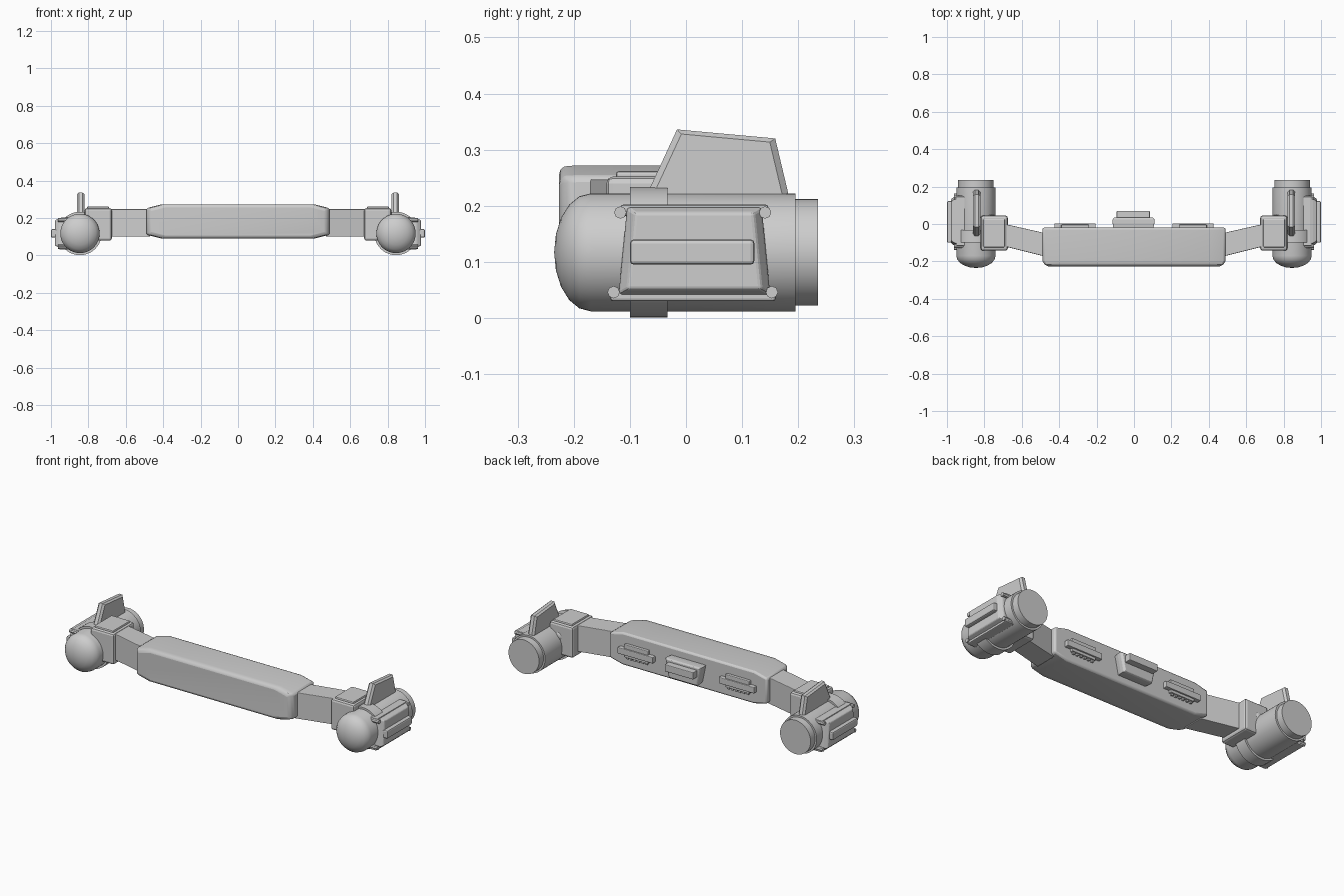
import bpy, bmesh, math
from mathutils import Matrix

if "Cube" in bpy.data.objects:
    bpy.data.objects.remove(bpy.data.objects["Cube"])

grey = bpy.data.materials.new("plain light grey")
COLOUR = (0.61, 0.61, 0.61, 1)
grey.use_nodes = True
grey.diffuse_color = COLOUR
grey.node_tree.nodes["Principled BSDF"].inputs["Base Color"].default_value = COLOUR


def finish(name, bm, bevel=0, smooth=0):
    """Turn a bmesh into an object; smooth is the shading angle in degrees."""
    bmesh.ops.recalc_face_normals(bm, faces=bm.faces)
    mesh = bpy.data.meshes.new(name)
    bm.to_mesh(mesh)
    bm.free()
    mesh.materials.append(grey)
    ob = bpy.data.objects.new(name, mesh)
    bpy.context.collection.objects.link(ob)
    if bevel:
        mod = ob.modifiers.new("bevel", 'BEVEL')
        mod.width, mod.segments, mod.limit_method = bevel, 2, 'ANGLE'
    if smooth:
        bpy.ops.object.select_all(action='DESELECT')
        ob.select_set(True)
        bpy.context.view_layer.objects.active = ob
        bpy.ops.object.shade_smooth_by_angle(angle=math.radians(smooth))


def box(name, x, y, z, bevel=0):
    """Box from three (low, high) ranges."""
    bm = bmesh.new()
    bmesh.ops.create_cube(bm, size=1)
    for v in bm.verts:
        v.co = [(r[0] + r[1]) / 2 + c * (r[1] - r[0]) for c, r in zip(v.co, (x, y, z))]
    finish(name, bm, bevel)


def prism(name, outline, axis, levels, bevel=0, smooth=0):
    """Loft a 2D outline through (position, scale) levels along axis."""
    bm = bmesh.new()
    n = len(outline)
    mid = [sum(p[i] for p in outline) / n for i in (0, 1)]
    rings = []
    for level, scale in levels:
        ring = []
        for p in outline:
            co = [mid[i] + (p[i] - mid[i]) * scale for i in (0, 1)]
            co.insert(axis, level)
            ring.append(bm.verts.new(co))
        rings.append(ring)
    bm.faces.new(rings[0])
    bm.faces.new(rings[-1])
    for a, b in zip(rings, rings[1:]):
        for i in range(n):
            j = (i + 1) % n
            bm.faces.new((a[i], a[j], b[j], b[i]))
    finish(name, bm, bevel, smooth)


def lathe(name, profile, x, z, sides=48):
    """Spin (y, radius) points round an axis along y."""
    bm = bmesh.new()
    verts = [bm.verts.new((x, y, z + r)) for y, r in profile]
    edges = [bm.edges.new(pair) for pair in zip(verts, verts[1:])]
    bmesh.ops.spin(bm, geom=verts + edges, cent=(x, 0, z), axis=(0, 1, 0),
                   angle=math.tau, steps=sides)
    bmesh.ops.remove_doubles(bm, verts=bm.verts, dist=0.0001)
    finish(name, bm, smooth=45)


def bolt(name, x, y, z, r, length):
    bm = bmesh.new()
    bmesh.ops.create_cone(bm, cap_ends=True, segments=8, radius1=r, radius2=r, depth=length,
                          matrix=Matrix.Translation((x, y, z)) @ Matrix.Rotation(math.pi / 2, 4, 'Y'))
    finish(name, bm)


# Central bar, with chamfered ends and a softened front
bar = [(-.49, .11), (-.41, .09), (.41, .09), (.49, .11),
       (.49, .252), (.41, .272), (-.41, .272), (-.49, .252)]
prism("central_bar", bar, 1, [(-.02, 1), (-.195, 1), (-.216, .98), (-.226, .94)], .01, 50)

# Back fittings on the bar
housing = [(-.115, .23), (.11, .23), (.088, .125), (-.093, .125)]
prism("control_housing", housing, 1, [(-.03, .94), (.005, 1), (.025, 1), (.035, .93)], .003)
box("control_plate", (-.093, .085), (.03, .07), (.175, .215), .004)
for side, tag in ((1, "left"), (-1, "right")):
    cx = side * .315
    box(tag + "_vent_strip", (cx - .11, cx + .11), (-.03, .004), (.16, .195), .004)
    box(tag + "_vent_back", (cx - .075, cx + .075), (-.03, -.004), (.145, .218), .004)
    for i in range(6):
        tx = cx + (i - 2.5) * .024
        box(tag + "_vent_tooth", (tx - .006, tx + .006), (-.03, -.01), (.135, .16))

# Pods, arms and joints on both ends
CX, CZ = .845, .117
dome = [(-.17 - .065 * math.sin(math.radians(a)), .105 * math.cos(math.radians(a)))
        for a in (90, 72, 54, 36, 18, 0)]
pod = dome + [(.195, .105), (.195, .095), (.235, .095), (.235, 0)]
ring = [(-.1, .1), (-.1, .116), (-.033, .116), (-.033, .1)]

for side, tag in ((1, "left"), (-1, "right")):
    def span(a, b):
        return tuple(sorted((side * a, side * b)))

    lathe(tag + "_pod", pod, side * CX, CZ)
    lathe(tag + "_clamp_ring", ring, side * CX, CZ)
    lathe(tag + "_hinge_pin", [(-.05, 0), (-.05, .027), (.038, .027), (.047, .018), (.05, 0)],
          side * .765, .182, 20)

    # Arm angled back from the bar
    arm = [(side * .47, -.05), (side * .69, 0), (side * .69, -.12), (side * .47, -.175)]
    prism(tag + "_arm", arm, 2, [(.1, 1), (.247, 1)], .003)

    # Joint block with raised lid
    box(tag + "_joint", span(.675, .82), (-.142, .045), (.078, .252), .012)
    box(tag + "_joint_lid", span(.69, .807), (-.125, .028), (.245, .262), .006)

    # Fin on top of the pod, with chamfered sides
    fin = [(-.07, .21), (-.066, .228), (-.016, .336), (.159, .32), (.182, .223), (.185, .21)]
    prism(tag + "_fin", fin, 0,
          [(.822, .9), (.832, 1), (.851, 1), (.861, .9)] if side > 0 else
          [(-.861, .9), (-.851, 1), (-.832, 1), (-.822, .9)])

    # Outer side panel with rails, corner bolts and grip bar
    panel = [(-.105, .197), (.135, .197), (.15, .042), (-.12, .042)]
    prism(tag + "_panel", panel, 0,
          [(side * .9, 1), (side * .955, 1), (side * .978, .88)], .005)
    box(tag + "_upper_rail", span(.9, .95), (-.117, .147), (.182, .202), .005)
    box(tag + "_lower_rail", span(.9, .955), (-.135, .16), (.03, .052), .005)
    box(tag + "_grip_bar", span(.96, 1.0), (-.1, .122), (.095, .14), .007)
    for y, z in ((-.117, .188), (.141, .188), (-.129, .046), (.153, .046)):
        bolt(tag + "_bolt", side * .925, y, z, .011, .075)
